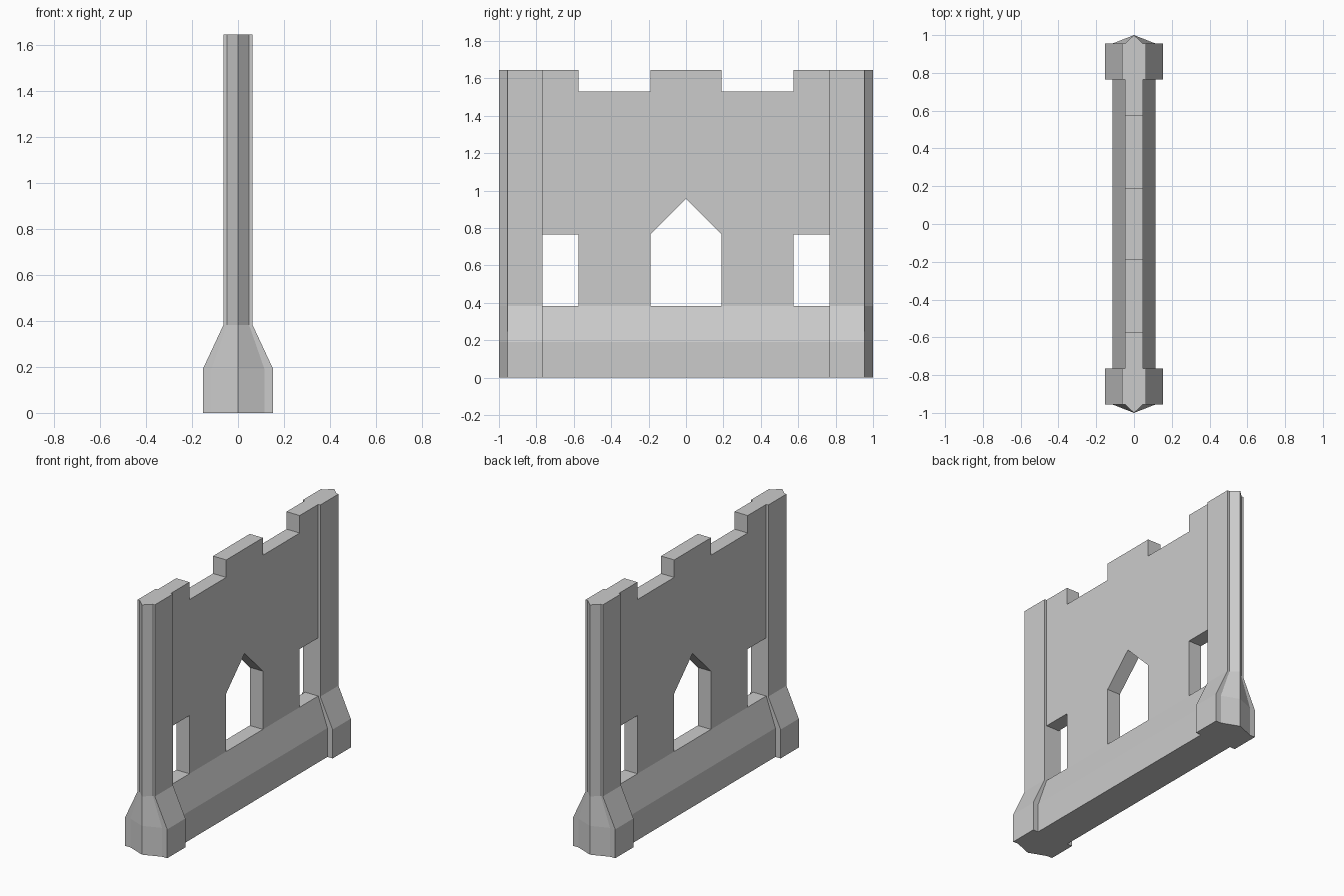
import bpy, bmesh

if "Cube" in bpy.data.objects:
    bpy.data.objects.remove(bpy.data.objects["Cube"])


def make_object(name, bm):
    bmesh.ops.remove_doubles(bm, verts=bm.verts, dist=1e-5)
    bmesh.ops.recalc_face_normals(bm, faces=bm.faces)
    mesh = bpy.data.meshes.new(name)
    bm.to_mesh(mesh)
    bm.free()
    obj = bpy.data.objects.new(name, mesh)
    bpy.context.collection.objects.link(obj)
    return obj


def loft(name, base, top, stations):
    """Run a flared section along y; each station is (y, x scale)."""
    half = [(base, 0), (base, 0.19), (top, 0.383), (top, 1.645)]
    section = half + [(-x, z) for x, z in reversed(half)]
    bm = bmesh.new()
    rings = [[bm.verts.new((x * s, y, z)) for x, z in section] for y, s in stations]
    n = len(section)
    for a, b in zip(rings, rings[1:]):
        for i in range(n):
            j = (i + 1) % n
            bm.faces.new((a[i], a[j], b[j], b[i]))
    # Cap only open ends; pointed ends close on themselves
    for ring, (y, s) in ((rings[0], stations[0]), (rings[-1], stations[-1])):
        if s:
            bm.faces.new(ring)
    return make_object(name, bm)


def opening(name, outline):
    """Prism through the wall from an outline in y, z."""
    bm = bmesh.new()
    a, b = [[bm.verts.new((x, y, z)) for y, z in outline] for x in (-0.4, 0.4)]
    bm.faces.new(a)
    bm.faces.new(b)
    for i in range(len(a)):
        j = (i + 1) % len(a)
        bm.faces.new((a[i], a[j], b[j], b[i]))
    return make_object(name, bm)


def rect(y0, y1, z0, z1):
    return [(y0, z0), (y1, z0), (y1, z1), (y0, z1)]


def combine(target, tool, operation):
    mod = target.modifiers.new(operation.title(), 'BOOLEAN')
    mod.operation, mod.solver, mod.object = operation, 'EXACT', tool
    bpy.context.view_layer.objects.active = target
    bpy.ops.object.modifier_apply(modifier=mod.name)
    bpy.data.objects.remove(tool)


# Wall with flared foot and pointed ends
wall = loft("castle_wall", 0.115, 0.048, [(-1, 0), (-0.955, 1), (0.955, 1), (1, 0)])

# Thicker end pillars
for s in (-1, 1):
    pillar = loft("pillar", 0.153, 0.063, [(s * 0.766, 1), (s * 0.955, 1)])
    combine(wall, pillar, 'UNION')

# Battlement gaps and side windows
for s in (-1, 1):
    combine(wall, opening("gap", rect(s * 0.191, s * 0.574, 1.53, 1.9)), 'DIFFERENCE')
    combine(wall, opening("window", rect(s * 0.574, s * 0.766, 0.383, 0.766)), 'DIFFERENCE')

# Central pointed opening
arch = [(-0.191, 0.383), (0.191, 0.383), (0.191, 0.766), (0, 0.957), (-0.191, 0.766)]
combine(wall, opening("arch", arch), 'DIFFERENCE')
